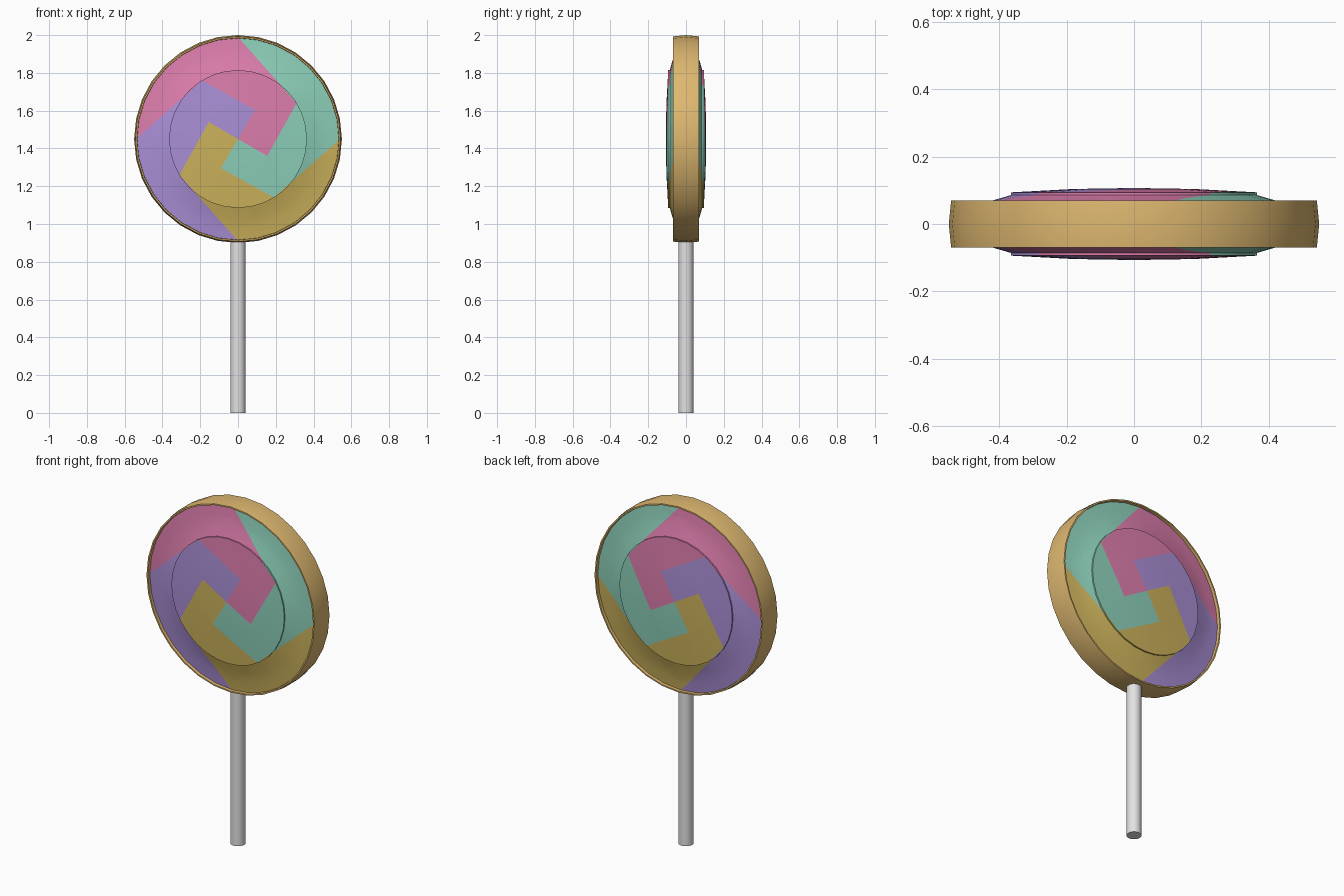
import bpy, bmesh, math
from mathutils import Vector

if "Cube" in bpy.data.objects:
    bpy.data.objects.remove(bpy.data.objects["Cube"])

CZ = 1.45      # height of the candy centre
SIDES = 32


def srgb(r, g, b):
    f = lambda c: c / 12.92 if c <= 0.04045 else ((c + 0.055) / 1.055) ** 2.4
    return (f(r / 255), f(g / 255), f(b / 255), 1.0)


def material(name, rgb):
    m = bpy.data.materials.new(name)
    m.diffuse_color = srgb(*rgb)
    m.use_nodes = True
    m.node_tree.nodes["Principled BSDF"].inputs["Base Color"].default_value = m.diffuse_color
    return m


pink = material("pink", (220, 125, 172))
teal = material("teal", (140, 206, 184))
yellow = material("yellow", (204, 178, 92))
purple = material("purple", (170, 143, 214))
gold = material("gold", (222, 184, 112))
white = material("stick white", (226, 226, 226))


def lathe(bm, profile, closed=False):
    """Spin (radius, y) points around the y axis."""
    rings = []
    for r, y in profile:
        if r == 0:
            rings.append([bm.verts.new((0, y, 0))] * SIDES)
        else:
            rings.append([bm.verts.new((r * math.sin(a), y, r * math.cos(a)))
                          for a in (2 * math.pi * i / SIDES for i in range(SIDES))])
    pairs = list(zip(rings, rings[1:]))
    if closed:
        pairs.append((rings[-1], rings[0]))
    for a, b in pairs:
        for i in range(SIDES):
            j = (i + 1) % SIDES
            quad = list(dict.fromkeys((a[i], a[j], b[j], b[i])))
            bm.faces.new(quad)
    bmesh.ops.recalc_face_normals(bm, faces=bm.faces)


def finish(bm, name, mats, location):
    me = bpy.data.meshes.new(name)
    bm.to_mesh(me)
    bm.free()
    ob = bpy.data.objects.new(name, me)
    bpy.context.collection.objects.link(ob)
    ob.location = location
    for m in mats:
        me.materials.append(m)
    bpy.ops.object.select_all(action='DESELECT')
    ob.select_set(True)
    bpy.context.view_layer.objects.active = ob
    bpy.ops.object.shade_smooth_by_angle(angle=math.radians(30))
    return ob


# Candy: shallow dome with a raised centre on both sides
half = [(0, 0.107), (0.18, 0.104), (0.365, 0.094), (0.365, 0.086),
        (0.43, 0.067), (0.48, 0.058), (0.536, 0.052)]
bm = bmesh.new()
lathe(bm, half + [(r, -y) for r, y in reversed(half)])

# Pinwheel: one bent boundary turned in quarter steps
arm = [(-0.155, 0.715), (0.31, 0.19), (0.155, -0.09), (0, 0)]


def turn(points, k):
    for _ in range(k % 4):
        points = [(z, -x) for x, z in points]
    return points


for k in range(4):
    pts = turn(arm, k)
    for (x0, z0), (x1, z1) in zip(pts, pts[1:]):
        bmesh.ops.bisect_plane(bm, geom=bm.verts[:] + bm.edges[:] + bm.faces[:],
                               dist=1e-5, plane_co=Vector((x0, 0, z0)),
                               plane_no=Vector((z1 - z0, 0, x0 - x1)))


def inside(x, z, poly):
    hit = False
    for (x0, z0), (x1, z1) in zip(poly, poly[1:] + poly[:1]):
        if (z0 > z) != (z1 > z) and x < x0 + (z - z0) * (x1 - x0) / (z1 - z0):
            hit = not hit
    return hit


sector = arm[::-1] + [(-0.7, 0.75)] + turn(arm, 3)[:-1]
for f in bm.faces:
    c = f.calc_center_median()
    for k in range(4):
        if inside(c.x, c.z, turn(sector, k)):
            f.material_index = k
finish(bm, "candy_swirl", [pink, teal, yellow, purple], (0, 0, CZ))

# Rim band around the candy
bm = bmesh.new()
lathe(bm, [(0.535, 0.07), (0.543, 0.07), (0.55, 0.0),
           (0.543, -0.07), (0.535, -0.07), (0.53, 0.0)], closed=True)
finish(bm, "rim", [gold], (0, 0, CZ))

# Stick
bm = bmesh.new()
bmesh.ops.create_cone(bm, cap_ends=True, segments=20, radius1=0.04,
                      radius2=0.04, depth=0.92)
finish(bm, "stick", [white], (0, 0, 0.46))
